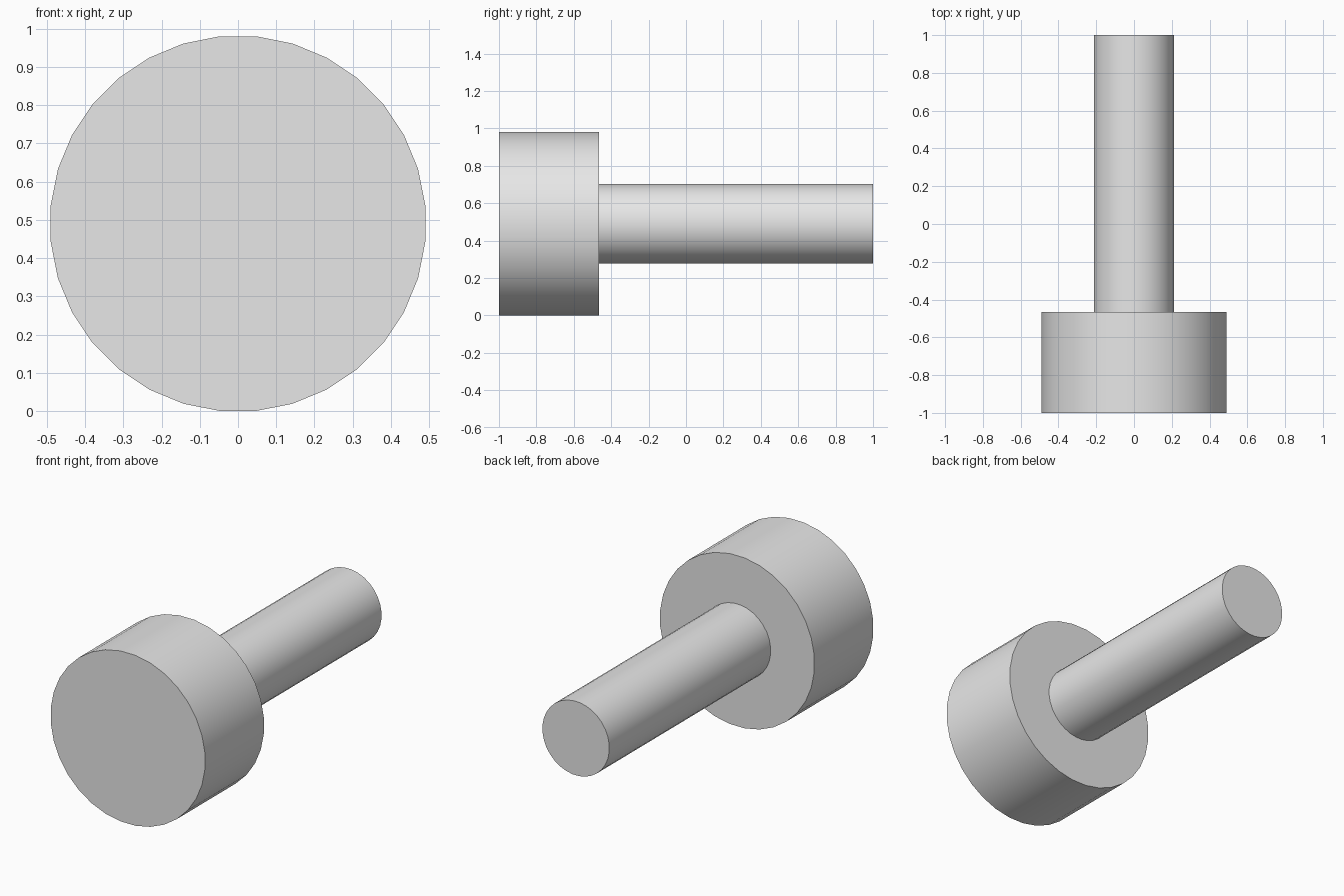
import bpy
import math

cube = bpy.data.objects.get("Cube")
if cube:
    bpy.data.objects.remove(cube, do_unlink=True)

SIDES = 32
HEAD_RADIUS = 0.492
SHAFT_RADIUS = 0.213
AXIS_HEIGHT = 0.49
HEAD_BACK = -0.465

grey = bpy.data.materials.new("plain grey")
grey.use_nodes = True
colour = (0.8, 0.8, 0.8, 1)
grey.diffuse_color = colour
grey.node_tree.nodes["Principled BSDF"].inputs["Base Color"].default_value = colour


def cylinder_along_y(name, radius, y_start, y_end):
    """Smooth-sided cylinder with flat caps and a flat facet on top."""
    bpy.ops.mesh.primitive_cylinder_add(
        vertices=SIDES, radius=radius, depth=y_end - y_start)
    part = bpy.context.object
    part.name = name
    # Half a step of spin puts facets, not corners, at top and sides
    part.rotation_euler = (math.pi / 2, math.pi / SIDES, 0)
    part.location = (0, (y_start + y_end) / 2, AXIS_HEIGHT)
    bpy.ops.object.transform_apply(location=False, rotation=True, scale=False)
    bpy.ops.object.shade_smooth_by_angle(angle=math.radians(30))
    part.data.materials.append(grey)
    return part


# Wide head at the front, thin shaft running to the back
cylinder_along_y("head", HEAD_RADIUS, -1, HEAD_BACK)
cylinder_along_y("shaft", SHAFT_RADIUS, HEAD_BACK, 1)
